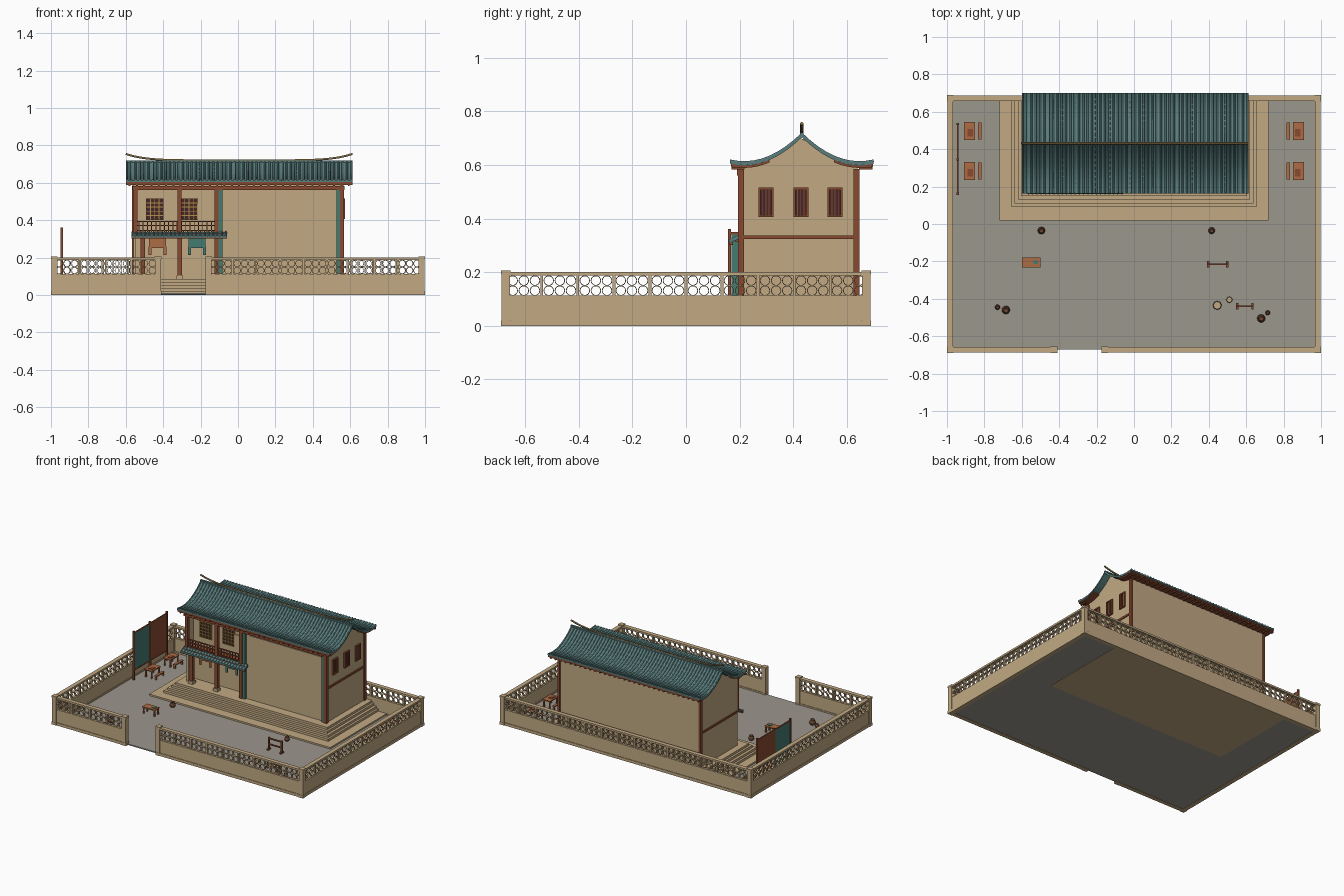
import bpy, bmesh, math
from mathutils import Matrix, Vector

cube = bpy.data.objects.get("Cube")
if cube:
    bpy.data.objects.remove(cube)


def material(name, r, g, b):
    m = bpy.data.materials.new(name)
    m.use_nodes = True
    m.diffuse_color = (r, g, b, 1)
    m.node_tree.nodes["Principled BSDF"].inputs["Base Color"].default_value = (r, g, b, 1)
    return m


sand = material("sand plaster", .54, .40, .23)
paving = material("grey paving", .33, .31, .27)
tile = material("teal roof tile", .10, .20, .20)
cloth = material("teal cloth", .06, .20, .16)
timber = material("red brown timber", .25, .07, .03)
furniture = material("orange wood", .42, .15, .06)
dark = material("dark window", .06, .02, .02)
gold = material("gold lattice", .45, .28, .07)
ridge_clay = material("olive ridge", .22, .15, .06)
clay = material("dark clay", .15, .06, .035)


def finish(name, bm, mat, place=None):
    if place:
        bm.transform(place)
    bmesh.ops.recalc_face_normals(bm, faces=bm.faces)
    mesh = bpy.data.meshes.new(name)
    bm.to_mesh(mesh)
    bm.free()
    mesh.materials.append(mat)
    obj = bpy.data.objects.new(name, mesh)
    bpy.context.collection.objects.link(obj)
    return obj


def add_box(bm, x, y, z):
    """Box between the low and high value of each axis."""
    size = Matrix.Diagonal((x[1] - x[0], y[1] - y[0], z[1] - z[0], 1))
    centre = Vector((sum(x) / 2, sum(y) / 2, sum(z) / 2))
    bmesh.ops.create_cube(bm, size=1, matrix=Matrix.Translation(centre) @ size)


def boxes(name, mat, *parts):
    bm = bmesh.new()
    for part in parts:
        add_box(bm, *part)
    return finish(name, bm, mat)


def around(centre, half):
    return (centre - half, centre + half)


def prism(name, mat, outline, low, high):
    """Outline in y and z, extruded along x."""
    bm = bmesh.new()
    face = bm.faces.new([bm.verts.new((low, y, z)) for y, z in outline])
    new = bmesh.ops.extrude_face_region(bm, geom=[face])["geom"]
    bmesh.ops.translate(bm, vec=(high - low, 0, 0), verts=[v for v in new if isinstance(v, bmesh.types.BMVert)])
    return finish(name, bm, mat)


def tubes(name, mat, paths, radius):
    curve = bpy.data.curves.new(name, "CURVE")
    curve.dimensions = "3D"
    curve.bevel_depth = radius
    curve.bevel_resolution = 1
    curve.use_fill_caps = True
    for path in paths:
        spline = curve.splines.new("POLY")
        spline.points.add(len(path) - 1)
        for point, co in zip(spline.points, path):
            point.co = (*co, 1)
    curve.materials.append(mat)
    bpy.context.collection.objects.link(bpy.data.objects.new(name, curve))


# Courtyard floor and stepped terrace
boxes("courtyard_floor", paving, ((-.98, .98), (-.67, .67), (.002, .01)))
for i, (side, front) in enumerate([(.72, .02), (.655, .09), (.64, .11), (.62, .13), (.605, .15)]):
    boxes("terrace_step", sand, ((-side, side), (front, .66), (0, .021 + i * .016)))

# Perimeter wall with ring lattice
WALL_X, WALL_Y = .982, .672


def add_ring(bm, x, z, radius, inner, depth, sides=14):
    loops = []
    for r, y in ((radius, -depth), (radius, depth), (inner, depth), (inner, -depth)):
        angles = [math.tau * k / sides for k in range(sides)]
        loops.append([bm.verts.new((x + r * math.cos(a), y, z + r * math.sin(a))) for a in angles])
    for a, b in zip(loops, loops[1:] + loops[:1]):
        for k in range(sides):
            n = (k + 1) % sides
            bm.faces.new((a[k], a[n], b[n], b[k]))


def wall(name, x, y, length, turned=False):
    bm = bmesh.new()
    for half, low, high in ((.015, 0, .02), (.011, .02, .112), (.015, .187, .2)):
        add_box(bm, (0, length), (-half, half), (low, high))
    count = round(length / .13)
    pitch = length / count
    for i in range(count):
        add_box(bm, around(i * pitch, .005), around(0, .01), (.11, .19))
        for column in range(3):
            for row in range(2):
                step = (pitch - .01) / 3
                add_ring(bm, i * pitch + .005 + step * (column + .5), .131 + row * .0375, .0195, .0165, .006)
    turn = Matrix.Rotation(math.pi / 2 if turned else 0, 4, "Z")
    finish(name, bm, sand, Matrix.Translation((x, y, 0)) @ turn)


wall("front_wall_right", -WALL_X, -WALL_Y, .55)
wall("front_wall_left", -.155, -WALL_Y, WALL_X + .155)
wall("back_wall", -WALL_X, WALL_Y, 2 * WALL_X)
wall("side_wall_right", -WALL_X, -WALL_Y, 2 * WALL_Y, True)
wall("side_wall_left", WALL_X, -WALL_Y, 2 * WALL_Y, True)
corners = [(sx * WALL_X, sy * WALL_Y) for sx in (-1, 1) for sy in (-1, 1)]
for x, y in corners + [(-.428, -WALL_Y), (-.157, -WALL_Y)]:
    boxes("wall_post", sand, (around(x, .016), around(y, .016), (0, .195)),
          (around(x, .018), around(y, .018), (.192, .206)), (around(x, .018), around(y, .018), (0, .02)))

# House body under a curved roof line
RIDGE, REACH, FLOOR = .432, .268, .085


def roof_z(y):
    return .605 + .105 * (1 - abs(y - RIDGE) / .215) ** 2


def span(low, high, count=20):
    return [low + (high - low) * i / count for i in range(count + 1)]


def house_block(name, front, low, high):
    outline = [(front, FLOOR)] + [(y, roof_z(y) - .006) for y in span(front, .64)] + [(.64, FLOOR)]
    prism(name, sand, outline, low, high)


house_block("main_hall", .215, -.09, .56)
house_block("recessed_bay", .275, -.56, -.09)
house_block("bay_end_wall", .215, -.56, -.545)
boxes("hall_front_panel", sand, ((-.055, .52), (.21, .216), (.09, .545)))

# Main roof: shell, tile ribs, eaves and upturned ridge
LEFT, RIGHT = -.6, .612


def roof_shell(name, mat, low, high, top, bottom, x0, x1):
    ys = span(low, high)
    outline = [(y, roof_z(y) + top) for y in ys] + [(y, roof_z(y) + bottom) for y in reversed(ys)]
    prism(name, mat, outline, x0, x1)


roof_shell("tiled_roof", tile, RIDGE - REACH, RIDGE + REACH, .004, -.007, LEFT, RIGHT)
ribs = []
for x in span(LEFT + .006, RIGHT - .006, 52):
    for side in (-1, 1):
        ribs.append([(x, y, roof_z(y) + .004) for y in span(RIDGE, RIDGE + side * REACH, 9)])
tubes("roof_tile_ribs", tile, ribs, .0055)
for side in (-1, 1):
    low, high = sorted((RIDGE + side * .12, RIDGE + side * (REACH - .003)))
    roof_shell("eave_soffit", timber, low, high, -.007, -.016, LEFT + .005, RIGHT - .005)
    edge = RIDGE + side * (REACH - .015)
    boxes("eave_fascia", timber, ((LEFT, RIGHT), around(edge, .007), (.588, .605)))
    mid = RIDGE + side * (REACH - .03)
    boxes("eave_rafters", timber, *[(around(x, .005), around(mid, .025), (.582, .596))
                                    for x in span(LEFT + .02, RIGHT - .02, 30)])
middle, half = (LEFT + RIGHT) / 2, (RIGHT - LEFT) / 2
boxes("ridge_base", tile, ((LEFT, RIGHT), around(RIDGE, .007), (.702, .72)))
tubes("ridge_beam", ridge_clay, [[(middle + half * t, RIDGE, .72 + .034 * abs(t) ** 6) for t in span(-1, 1, 32)]], .006)

# Timber frame on all sides
boxes("top_beam", timber, ((-.565, .57), (.19, .215), (.56, .583)))
for x in (-.56, .56):
    boxes("end_frame", timber, (around(x, .007), (.21, .645), (.323, .337)),
          (around(x, .008), (.625, .647), (FLOOR, .585)))
for x in (-.115, .557):
    boxes("front_post", timber, (around(x, .011), (.193, .216), (FLOOR, .58)))
for x in (-.094, .536):
    boxes("front_post_trim", cloth, (around(x, .010), (.198, .218), (FLOOR, .56)))

# Barred windows in the left end wall
for y in (.298, .428, .556):
    boxes("end_window_pane", dark, ((.555, .565), around(y, .024), (.408, .512)))
    parts = [((.555, .571), around(y + s * .024, .004), (.405, .515)) for s in (-1, 1)]
    parts += [((.555, .571), around(y, .028), around(z, .004)) for z in (.409, .511)]
    parts += [((.56, .568), around(y + k * .012, .0015), (.41, .51)) for k in (-1, 0, 1)]
    boxes("end_window_frame", timber, *parts)

# Balcony, awning and railing
boxes("balcony_floor", timber, ((-.555, -.075), (.18, .28), (.315, .33)), ((-.57, -.06), (.163, .175), (.302, .312)))
prism("balcony_awning", tile, [(.16, .316), (.202, .338), (.202, .325), (.16, .308)], -.57, -.06)
tubes("awning_ribs", tile, [[(x, .16, .317), (x, .202, .339)] for x in span(-.565, -.065, 22)], .004)
RAIL = .208
rail_parts = [((-.54, -.11), around(RAIL, .004), around(z, .003)) for z in (.345, .372, .392)]
rail_parts += [(around(x, .0025), around(RAIL, .003), (.33, .392)) for x in span(-.53, -.12, 18)]
boxes("balcony_railing", timber, *rail_parts)
for x in (-.548, -.312):
    boxes("balcony_column", timber, (around(x, .011), (.195, .217), (.33, .57)))
for x in (-.51, -.312):
    boxes("porch_column", timber, (around(x, .012), (.193, .217), (FLOOR, .315)))
    boxes("column_base", sand, (around(x, .018), around(.205, .018), (FLOOR, .105)))

# Lattice windows and curtained doorways in the bay
for x in (-.445, -.262):
    boxes("bay_window_pane", dark, (around(x, .046), (.27, .277), (.4, .517)))
    grid = [(around(x + k * .0225, .002), (.265, .272), (.4, .517)) for k in range(-2, 3)]
    grid += [(around(x, .047), (.265, .272), around(z, .002)) for z in span(.402, .515, 5)]
    boxes("bay_window_lattice", gold, *grid)
boxes("bay_side_door", sand, ((-.215, -.135), (.268, .276), (.335, .49)))
for x, mat in ((-.43, furniture), (-.22, cloth)):
    boxes("door_curtain", mat, (around(x, .045), (.24, .246), (.25, .305)),
          *[(around(x + s * .04, .008), (.24, .246), (.215, .26)) for s in (-1, 1)])

# Folding screen by the right wall
SCREEN = -.942
boxes("screen_frame", timber, *[(around(SCREEN, .006), around(y, .006), (.01, .36)) for y in (.162, .345, .535)],
      *[(around(SCREEN, .004), (.16, .54), around(z, .004)) for z in (.08, .345)])
boxes("screen_cloth_panel", cloth, (around(SCREEN, .003), (.17, .338), (.08, .342)))
boxes("screen_wood_panel", timber, (around(SCREEN, .003), (.352, .53), (.08, .342)))


# Tables and benches
def table(name, x, y, half_x, half_y, height):
    legs = [(around(x + sx * (half_x - .007), .004), around(y + sy * (half_y - .007), .004), (.005, height))
            for sx in (-1, 1) for sy in (-1, 1)]
    boxes(name, furniture, (around(x, half_x), around(y, half_y), (height - .008, height)), *legs)


for side in (-1, 1):
    for y in (.284, .498):
        table("tea_table", side * .88, y, .03, .048, .068)
        table("tea_bench", side * .824, y, .009, .046, .04)
        boxes("tea_tray", timber, (around(side * .875, .014), around(y - .01, .02), (.068, .072)))
table("yard_table", -.55, -.205, .05, .027, .06)
boxes("table_runner", cloth, (around(-.525, .012), around(-.205, .01), (.06, .064)))


# Weapon rack and long bench
def rack(name, x, y, half, height):
    posts = [(around(x + s * (half - .006), .005), around(y, .005), (.005, height)) for s in (-1, 1)]
    feet = [(around(x + s * (half - .006), .006), around(y, .017), (.005, .02)) for s in (-1, 1)]
    rails = [(around(x, half), around(y, .005), around(height * k, .004)) for k in (.5, .92)]
    boxes(name, timber, *posts, *feet, *rails)


rack("yard_rack", .448, -.215, .057, .1)
rack("long_bench", .593, -.44, .047, .05)


# Pots and drum stools
def turned(name, mat, x, y, radius, profile, sides=14):
    bm = bmesh.new()
    verts = [bm.verts.new((radius * r, 0, .008 + radius * z)) for r, z in profile]
    edges = [bm.edges.new(pair) for pair in zip(verts, verts[1:])]
    bmesh.ops.spin(bm, geom=verts + edges, cent=(0, 0, 0), axis=(0, 0, 1), angle=math.tau, steps=sides)
    bmesh.ops.remove_doubles(bm, verts=bm.verts, dist=.0002)
    obj = finish(name, bm, mat, Matrix.Translation((x, y, 0)))
    for face in obj.data.polygons:
        face.use_smooth = mat == clay


pot = [(0, 0), (.6, 0), (1, .7), (.95, 1.2), (.55, 1.6), (.7, 1.8), (.5, 1.8), (.4, 1.5), (0, 1.4)]
stool = [(0, 0), (.8, 0), (1, .8), (.85, 1.6), (0, 1.6)]
for x, y, r in ((-.495, -.035, .02), (.415, -.035, .018), (-.73, -.445, .014),
                (-.685, -.46, .022), (.68, -.505, .022), (.715, -.475, .013)):
    turned("clay_pot", clay, x, y, r, pot)
for x, y, r in ((.445, -.435, .024), (.51, -.405, .017)):
    turned("drum_stool", sand, x, y, r, stool, 8)
